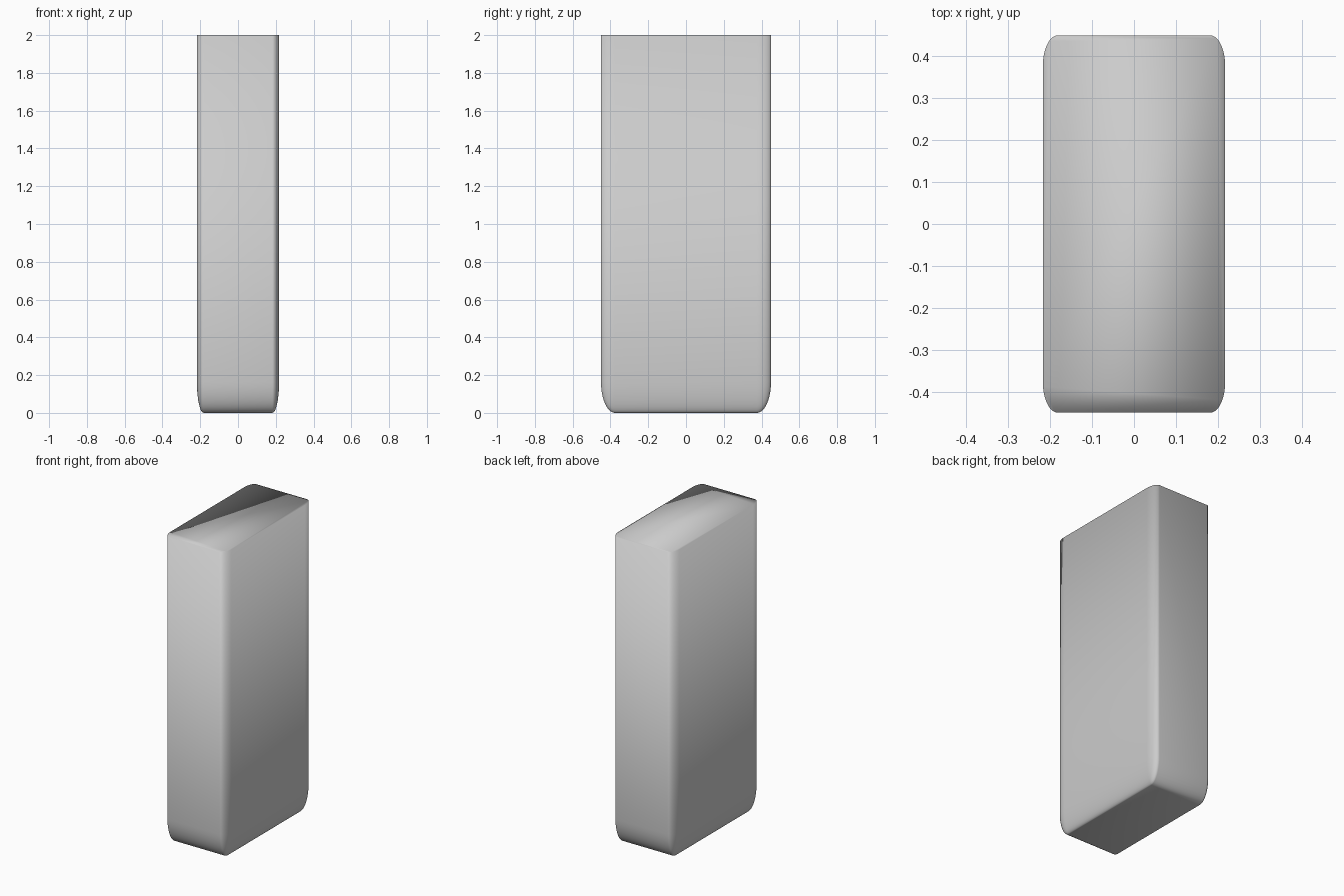
import bpy, bmesh
from mathutils import Vector

if "Cube" in bpy.data.objects:
    bpy.data.objects.remove(bpy.data.objects["Cube"])

SIZE = Vector((0.435, 0.9, 2.0))

# Slab body: unit cube with rounded upright and bottom edges, flat closed top
bm = bmesh.new()
bmesh.ops.create_cube(bm, size=1.0)
rounded = [e for e in bm.edges if any(v.co.z < 0 for v in e.verts)]
bmesh.ops.bevel(bm, geom=rounded, offset=0.082, offset_type='OFFSET',
                segments=10, profile=0.5, affect='EDGES', clamp_overlap=True)

# Stretching after rounding gives the elliptical corners
for v in bm.verts:
    v.co = Vector((v.co.x * SIZE.x, v.co.y * SIZE.y, (v.co.z + 0.5) * SIZE.z))
bmesh.ops.recalc_face_normals(bm, faces=bm.faces)
for f in bm.faces:
    f.smooth = True

mesh = bpy.data.meshes.new("rounded_slab")
bm.to_mesh(mesh)
bm.free()
slab = bpy.data.objects.new("rounded_slab", mesh)
bpy.context.collection.objects.link(slab)
